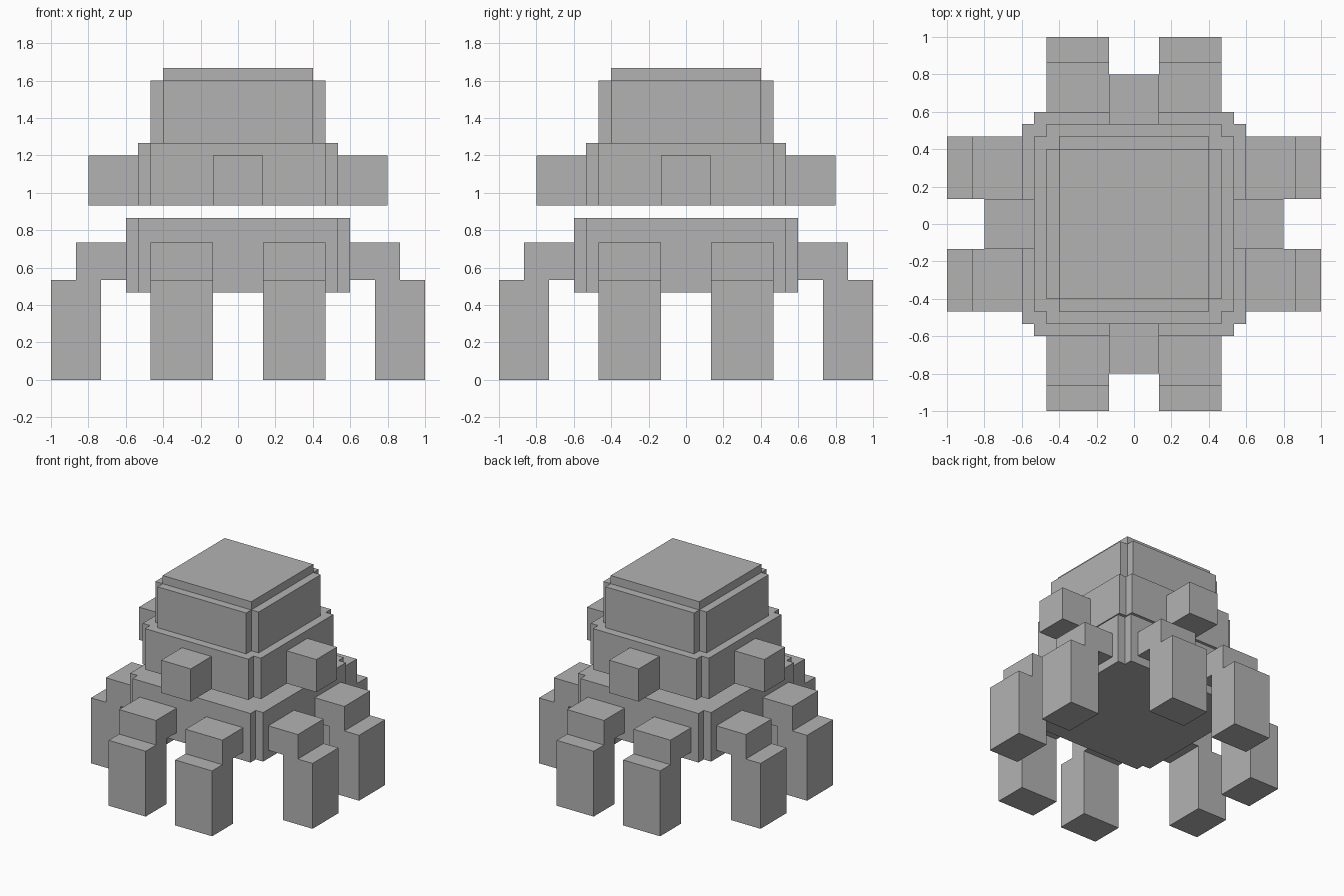
import bpy, bmesh
from math import pi
from mathutils import Matrix

cube = bpy.data.objects.get("Cube")
if cube:
    bpy.data.objects.remove(cube, do_unlink=True)

grey = bpy.data.materials.new("plain grey")
grey.use_nodes = True
GREY = (0.45, 0.45, 0.45, 1)
grey.diffuse_color = GREY
grey.node_tree.nodes["Principled BSDF"].inputs["Base Color"].default_value = GREY

U = 1 / 15  # one block unit


def prism(name, outline, z0, z1, turn=0):
    """Extrude an outline given in block units, then turn it about z."""
    bm = bmesh.new()
    base = bm.faces.new([bm.verts.new((x * U, y * U, z0 * U)) for x, y in outline])
    top = bmesh.ops.extrude_face_region(bm, geom=[base])
    verts = [v for v in top["geom"] if isinstance(v, bmesh.types.BMVert)]
    bmesh.ops.translate(bm, verts=verts, vec=(0, 0, (z1 - z0) * U))
    bmesh.ops.recalc_face_normals(bm, faces=bm.faces)
    bm.transform(Matrix.Rotation(turn, 4, "Z"))
    mesh = bpy.data.meshes.new(name)
    bm.to_mesh(mesh)
    bm.free()
    mesh.materials.append(grey)
    obj = bpy.data.objects.new(name, mesh)
    bpy.context.collection.objects.link(obj)
    return obj


def rect(x0, x1, y0, y1):
    return [(x0, y0), (x1, y0), (x1, y1), (x0, y1)]


def notched(r):
    """Square of half width r with a one-unit notch at every corner."""
    s = r - 1
    corner = [(r, -s), (r, s), (s, s)]
    pts = []
    for _ in range(4):
        pts += corner
        corner = [(-y, x) for x, y in corner]
    return pts


def l_shape(name, x0, x1, turn):
    """Leg with a short hip block and a shin set further out, as one solid."""
    side = [(9, 8), (11, 8), (11, 0), (15, 0), (15, 8), (13, 8), (13, 11), (9, 11)]
    bm = bmesh.new()
    face = bm.faces.new([bm.verts.new((x0 * U, -d * U, z * U)) for d, z in side])
    ext = bmesh.ops.extrude_face_region(bm, geom=[face])
    verts = [v for v in ext["geom"] if isinstance(v, bmesh.types.BMVert)]
    bmesh.ops.translate(bm, verts=verts, vec=((x1 - x0) * U, 0, 0))
    bmesh.ops.recalc_face_normals(bm, faces=bm.faces)
    bm.transform(Matrix.Rotation(turn, 4, "Z"))
    mesh = bpy.data.meshes.new(name)
    bm.to_mesh(mesh)
    bm.free()
    mesh.materials.append(grey)
    bpy.context.collection.objects.link(bpy.data.objects.new(name, mesh))


# Stacked body tiers, with a narrow gap above the lowest
prism("lower_body", notched(9), 7, 13)
prism("middle_body", notched(8), 14, 19)
prism("upper_body", notched(7), 19, 24)
prism("top_cap", rect(-6, 6, -6, 6), 24, 25)

# One stub and two legs on each of the four sides
for i, side in enumerate(("front", "left", "back", "right")):
    turn = i * pi / 2
    prism(side + "_stub", rect(-2, 2, -12, -8), 14, 18, turn)
    l_shape(side + "_leg_a", -7, -2, turn)
    l_shape(side + "_leg_b", 2, 7, turn)
